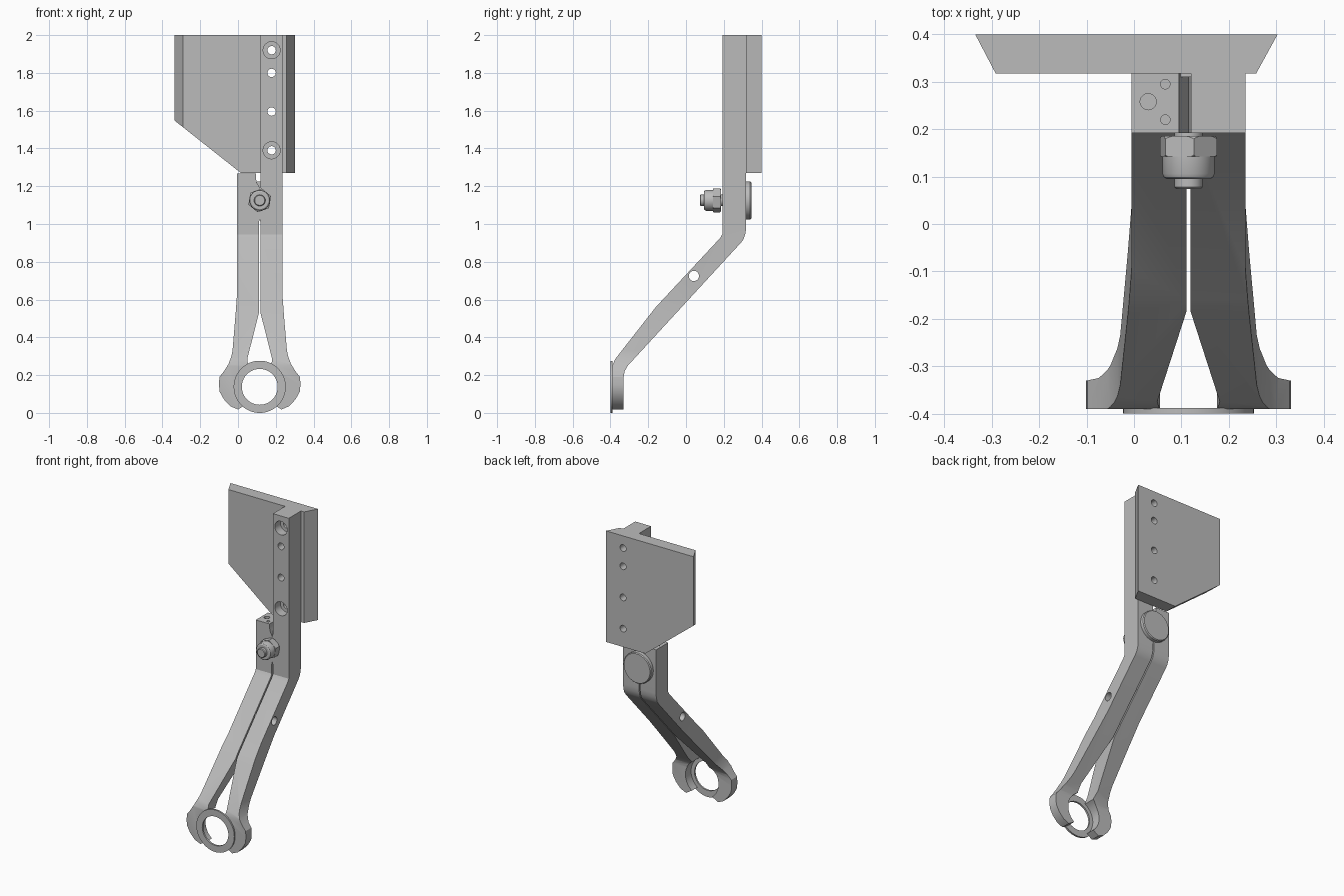
import bpy, bmesh, math
from mathutils import Matrix, Vector

cube = bpy.data.objects.get("Cube")
if cube:
    bpy.data.objects.remove(cube, do_unlink=True)

GREY = (0.5, 0.5, 0.5, 1)
metal = bpy.data.materials.new("satin grey metal")
metal.use_nodes = True
metal.diffuse_color = GREY
bsdf = metal.node_tree.nodes["Principled BSDF"]
bsdf.inputs["Base Color"].default_value = GREY
bsdf.inputs["Roughness"].default_value = 0.6

CX = 0.115          # centre line of the two arms
PIVOT_Z, RING_Z = 1.125, 0.138


def place(axis, a, b, d):
    """Profile coordinates a, b and depth d to a point in space."""
    return {"X": (d, a, b), "Y": (a, d, b), "Z": (a, b, d)}[axis]


def finish(name, bm):
    bmesh.ops.recalc_face_normals(bm, faces=bm.faces)
    mesh = bpy.data.meshes.new(name)
    bm.to_mesh(mesh)
    bm.free()
    mesh.materials.append(metal)
    obj = bpy.data.objects.new(name, mesh)
    bpy.context.collection.objects.link(obj)
    return obj


def prism(name, pts, axis, lo, hi):
    bm = bmesh.new()
    face = bm.faces.new([bm.verts.new(place(axis, a, b, lo)) for a, b in pts])
    out = bmesh.ops.extrude_face_region(bm, geom=[face])
    verts = [v for v in out["geom"] if isinstance(v, bmesh.types.BMVert)]
    bmesh.ops.translate(bm, verts=verts, vec=Vector(place(axis, 0, 0, hi - lo)))
    return finish(name, bm)


def circle(a, b, r, n=40, start=0, sweep=360):
    count = n if sweep == 360 else n + 1
    return [(a + r * math.cos(math.radians(start + sweep * i / n)),
             b + r * math.sin(math.radians(start + sweep * i / n))) for i in range(count)]


def rod(name, axis, a, b, r, lo, hi, n=40):
    return prism(name, circle(a, b, r, n), axis, lo, hi)


def turned(name, profile, n=48):
    """Spin a (radius, y) profile about the pivot axis."""
    bm = bmesh.new()
    verts = [bm.verts.new((r, y, 0)) for r, y in profile]
    edges = [bm.edges.new(pair) for pair in zip(verts, verts[1:])]
    bmesh.ops.spin(bm, geom=verts + edges, cent=(0, 0, 0), axis=(0, 1, 0),
                   angle=math.tau, steps=n)
    bmesh.ops.remove_doubles(bm, verts=bm.verts, dist=1e-5)
    bmesh.ops.translate(bm, verts=bm.verts, vec=(CX, 0, PIVOT_Z))
    return finish(name, bm)


def combine(obj, tool, operation):
    mod = obj.modifiers.new("cut", "BOOLEAN")
    mod.operation, mod.object, mod.solver = operation, tool, "EXACT"
    bpy.context.view_layer.objects.active = obj
    bpy.ops.object.modifier_apply(modifier=mod.name)
    bpy.data.objects.remove(tool, do_unlink=True)


def drill(obj, axis, a, b, r, lo, hi):
    combine(obj, rod("cutter", axis, a, b, r, lo, hi), "DIFFERENCE")


# Back plate: outline cut by a section with slanted sides
plate = prism("back_plate", [(-0.335, 2), (0.303, 2), (0.303, 1.27), (0.015, 1.27),
                             (-0.335, 1.547)], "Y", 0.3, 0.4)
section = prism("cutter", [(-0.335, 0.4), (0.303, 0.4), (0.258, 0.318), (-0.292, 0.318)],
                "Z", 1, 2.2)
combine(plate, section, "INTERSECT")

# Cranked side profile shared by both arms
crank = [(0.192, 2.1), (0.192, 0.945), (0.18, 0.925), (-0.16, 0.56), (-0.375, 0.285),
         (-0.39, 0.25), (-0.39, -0.1), (-0.33, -0.1), (-0.33, 0.19), (-0.325, 0.22),
         (-0.308, 0.25), (0.29, 0.9), (0.305, 0.92), (0.315, 0.95), (0.318, 0.98),
         (0.318, 2.1)]

# Front outline of an arm, measured outward from the centre line
jaw = circle(0, RING_Z, 0.12, 16, 60, -112)
outer = [(0.115, 0.018), (0.155, 0.035), (0.19, 0.072), (0.212, 0.112), (0.216, 0.15),
         (0.213, 0.19), (0.188, 0.222), (0.165, 0.26), (0.15, 0.3), (0.144, 0.33),
         (0.128, 0.52), (0.12, 0.63)]
inner = [(0, 1.025), (0.004, 1.01), (0.004, 0.53), (0.066, 0.285)]
tops = {
    "short_arm": (-1, [(0.12, 1.268), (0.02, 1.268), (0.018, 1.225), (0, 1.19)]),
    "long_arm": (1, [(0.12, 2), (0.005, 2), (0.005, 1.21), (0, 1.19)]),
}
arms = {}
for name, (side, top) in tops.items():
    outline = [(CX + side * u, z) for u, z in inner + jaw + outer + top]
    arms[name] = prism(name, outline, "Y", -0.6, 0.6)
    combine(arms[name], prism("cutter", crank, "X", -0.5, 0.7), "INTERSECT")
    # Cross hole through the sloping part
    drill(arms[name], "X", 0.042, 0.725, 0.027, -0.3, 0.5)

# Screw holes through the long arm and plate
for z, sunk in ((1.92, True), (1.8, False), (1.595, False), (1.39, True)):
    for part in (arms["long_arm"], plate):
        drill(part, "Y", 0.178, z, 0.022, 0.1, 0.5)
    if sunk:
        drill(arms["long_arm"], "Y", 0.178, z, 0.045, 0.1, 0.25)

# Blind holes in the top of the short arm
for x, y, r in ((0.03, 0.258, 0.017), (0.066, 0.295, 0.01), (0.066, 0.22, 0.01)):
    drill(arms["short_arm"], "Z", x, y, r, 1.2, 1.4)

# Flat ring held by the jaws
ring = rod("clamp_ring", "Y", CX, RING_Z, 0.138, -0.4, -0.388, 64)
drill(ring, "Y", CX, RING_Z, 0.095, -0.5, -0.3)

# Pivot bolt with its round head behind and lock nut in front
head = turned("bolt_head", [(0, 0.31), (0.1, 0.31), (0.1, 0.34), (0.095, 0.346), (0, 0.346)])
stud = turned("bolt_stud", [(0, 0.25), (0.03, 0.25), (0.03, 0.078), (0.026, 0.074), (0, 0.074)])
collar = turned("nut_collar", [(0, 0.15), (0.055, 0.15), (0.055, 0.106), (0.052, 0.099),
                               (0.046, 0.095), (0, 0.095)])
hexagon = prism("nut_hexagon", circle(CX, PIVOT_Z, 0.064, 6, 80), "Y", 0.142, 0.186)
rounding = turned("cutter", [(0, 0.13), (0.055, 0.135), (0.066, 0.148), (0.066, 0.178),
                             (0.056, 0.187), (0, 0.187)])
combine(hexagon, rounding, "INTERSECT")

# Soft curves, crisp edges
bpy.ops.object.select_all(action="DESELECT")
for obj in [plate, ring, head, stud, collar, hexagon, *arms.values()]:
    obj.select_set(True)
    bpy.context.view_layer.objects.active = obj
bpy.ops.object.shade_smooth_by_angle(angle=math.radians(30))
